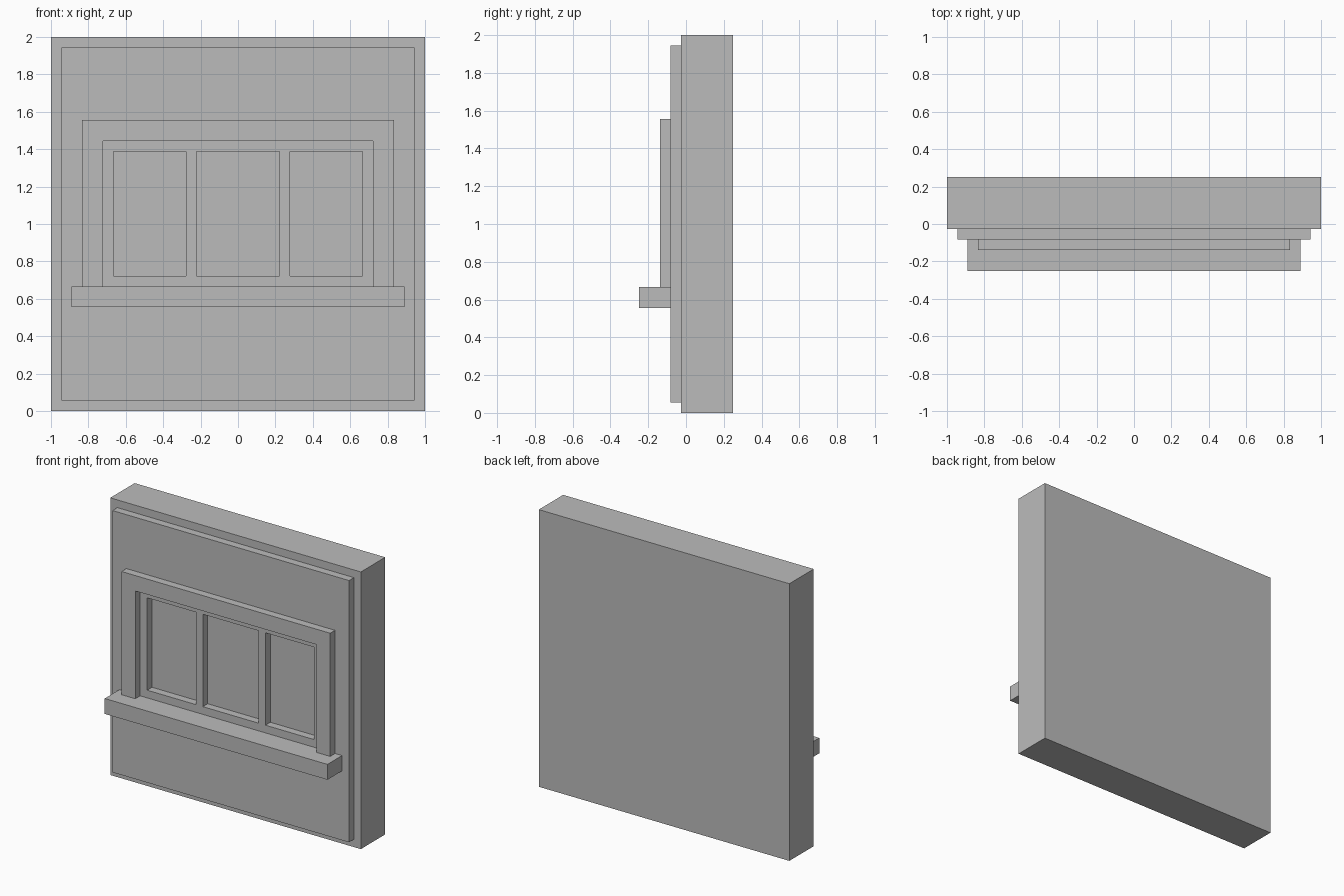
import bpy
import bmesh

cube = bpy.data.objects.get("Cube")
if cube:
    bpy.data.objects.remove(cube, do_unlink=True)

# One plain grey for every part
GREY = (0.5, 0.5, 0.5, 1.0)
grey = bpy.data.materials.new("plain grey")
grey.use_nodes = True
grey.diffuse_color = GREY
bsdf = next(n for n in grey.node_tree.nodes if n.type == 'BSDF_PRINCIPLED')
bsdf.inputs["Base Color"].default_value = GREY

# All sizes follow a module of one eighteenth of a unit
U = 1 / 18


def slab(name, xs, zs, front, back, openings=()):
    """Upright slab from grid lines xs, zs, leaving the (column, row) openings."""
    bm = bmesh.new()
    grid = [[bm.verts.new((x * U, front * U, z * U)) for z in zs] for x in xs]
    for i in range(len(xs) - 1):
        for j in range(len(zs) - 1):
            if (i, j) not in openings:
                bm.faces.new((grid[i][j], grid[i + 1][j],
                              grid[i + 1][j + 1], grid[i][j + 1]))
    # Thicken towards the back, keeping the front faces
    ext = bmesh.ops.extrude_face_region(bm, geom=bm.faces[:], use_keep_orig=True)
    moved = [g for g in ext["geom"] if isinstance(g, bmesh.types.BMVert)]
    bmesh.ops.translate(bm, verts=moved, vec=(0, (back - front) * U, 0))
    bmesh.ops.recalc_face_normals(bm, faces=bm.faces[:])
    mesh = bpy.data.meshes.new(name)
    bm.to_mesh(mesh)
    bm.free()
    mesh.materials.append(grey)
    obj = bpy.data.objects.new(name, mesh)
    bpy.context.collection.objects.link(obj)
    return obj


# Thick backing wall, seen through the openings as the panes
slab("wall", (-18, 18), (0, 36), -0.5, 4.5)

# Raised panel with three window openings
slab("front_panel", (-17, -12, -5, -4, 4, 5, 12, 17), (1, 13, 25, 35),
     -1.5, -0.5, openings={(1, 1), (3, 1), (5, 1)})

# Frame around the top and sides, open at the bottom
slab("window_frame", (-15, -13, 13, 15), (12, 26, 28),
     -2.5, -1.5, openings={(1, 0)})

# Projecting sill under the frame
slab("window_sill", (-16, 16), (10, 12), -4.5, -1.5)
